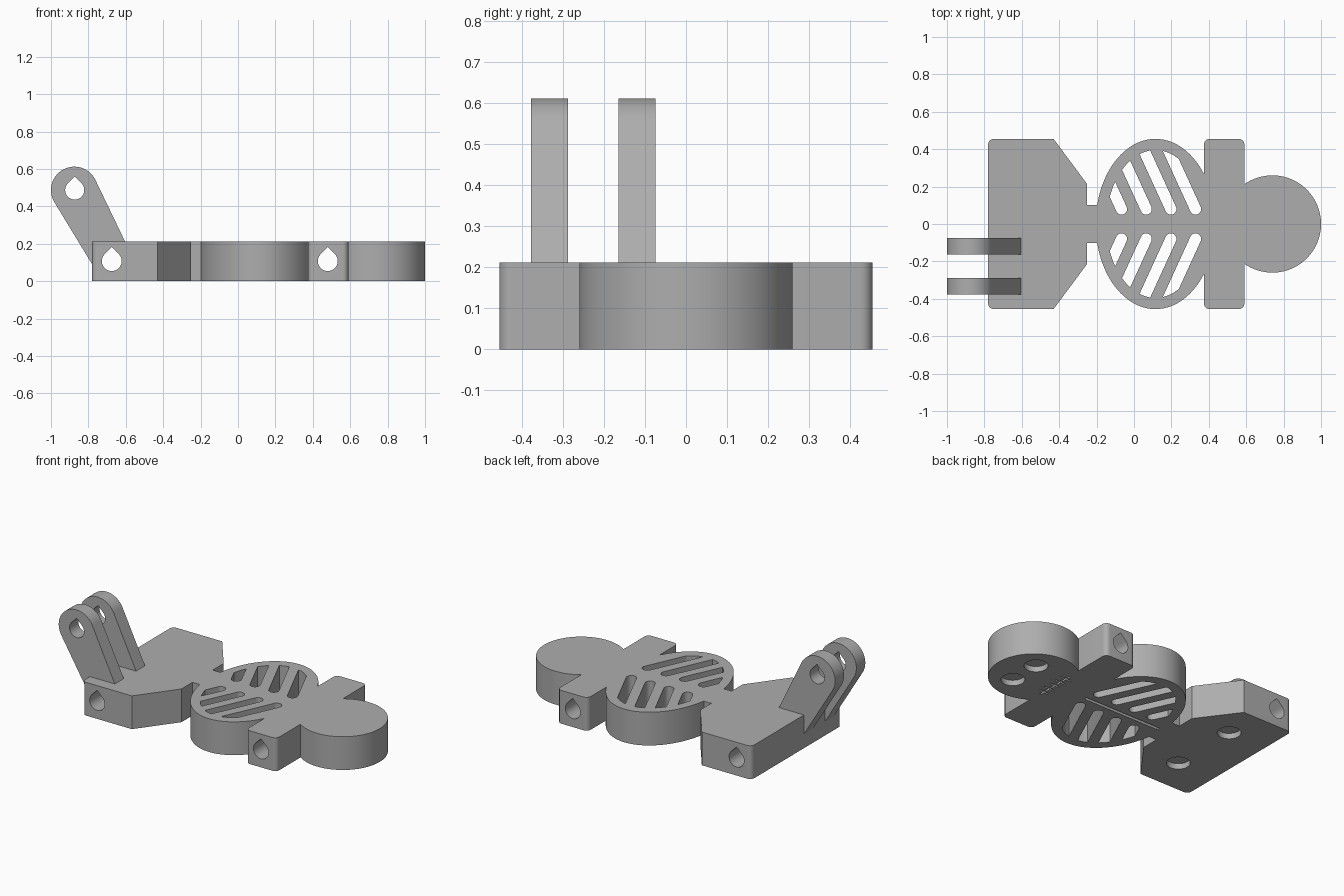
import bpy, bmesh
from math import sin, cos, pi, sqrt, radians, acos, asin

cube = bpy.data.objects.get("Cube")
if cube:
    bpy.data.objects.remove(cube, do_unlink=True)

grey = bpy.data.materials.new("plain grey")
grey.use_nodes = True
grey.diffuse_color = (0.42, 0.42, 0.42, 1)
grey.node_tree.nodes["Principled BSDF"].inputs["Base Color"].default_value = grey.diffuse_color

HEIGHT = 0.212
HALF = 0.455
BOLT_Z = 0.107


def arc(cx, cy, rx, ry, start, end, steps):
    """Points along an elliptical arc, angles in radians."""
    return [(cx + rx * cos(start + (end - start) * i / steps),
             cy + ry * sin(start + (end - start) * i / steps)) for i in range(steps + 1)]


def prism(bm, points, low, high, axis="Z"):
    """Extrude a flat outline along Z, or an XZ outline along Y."""
    place = (lambda p, d: (p[0], p[1], d)) if axis == "Z" else (lambda p, d: (p[0], d, p[1]))
    bottom = [bm.verts.new(place(p, low)) for p in points]
    top = [bm.verts.new(place(p, high)) for p in points]
    bm.faces.new(bottom)
    bm.faces.new(top)
    for i in range(len(points)):
        j = (i + 1) % len(points)
        bm.faces.new((bottom[i], bottom[j], top[j], top[i]))


def finish(name, bm):
    bmesh.ops.recalc_face_normals(bm, faces=bm.faces)
    mesh = bpy.data.meshes.new(name)
    bm.to_mesh(mesh)
    bm.free()
    mesh.materials.append(grey)
    obj = bpy.data.objects.new(name, mesh)
    bpy.context.collection.objects.link(obj)
    return obj


def select(obj):
    bpy.ops.object.select_all(action="DESELECT")
    obj.select_set(True)
    bpy.context.view_layer.objects.active = obj


def carve(obj, cutter):
    mod = obj.modifiers.new("carve", "BOOLEAN")
    mod.operation = "DIFFERENCE"
    mod.solver = "EXACT"
    mod.object = cutter
    select(obj)
    bpy.ops.object.modifier_apply(modifier=mod.name)
    bpy.data.objects.remove(cutter, do_unlink=True)


def smooth(obj):
    select(obj)
    bpy.ops.object.shade_smooth_by_angle(angle=radians(30))


def teardrop(cx, cz, r):
    return arc(cx, cz, r, r, radians(135), radians(405), 30) + [(cx, cz + r * sqrt(2))]


def rectangle(cx, cy, sx, sy):
    return [(cx - sx / 2, cy - sy / 2), (cx + sx / 2, cy - sy / 2),
            (cx + sx / 2, cy + sy / 2), (cx - sx / 2, cy + sy / 2)]


# Body outline: head, shoulders, ribcage, waist and pelvis, mirrored across y
HEAD_X, HEAD_R = 0.74, 0.26
RIB_X, RIB_RX = 0.115, 0.32
S_LOW, S_HIGH, CORNER = 0.374, 0.59, 0.03
WAIST = 0.102
half = arc(HEAD_X, 0, HEAD_R, HEAD_R, 0, acos((S_HIGH - HEAD_X) / HEAD_R), 40)
half += arc(S_HIGH - CORNER, HALF - CORNER, CORNER, CORNER, 0, pi / 2, 6)
half += arc(S_LOW + CORNER, HALF - CORNER, CORNER, CORNER, pi / 2, pi, 6)
half += arc(RIB_X, 0, RIB_RX, HALF, acos((S_LOW - RIB_X) / RIB_RX), pi - asin(WAIST / HALF), 44)
half += [(-0.25, WAIST), (-0.25, 0.213), (-0.43, HALF)]
half += arc(-0.78 + CORNER, HALF - CORNER, CORNER, CORNER, pi / 2, pi, 6)
bm = bmesh.new()
prism(bm, half + [(x, -y) for x, y in reversed(half[1:])], 0, HEIGHT)
body = finish("skeleton_body", bm)

# Slanted slots between the ribs, ending on an inner ellipse
bm = bmesh.new()
SLOT_R, LEAN = 0.03, radians(24.6)
IN_RX, IN_RY = 0.263, 0.395
dx, dy = -sin(LEAN), cos(LEAN)
for i in range(4):
    sx, sy = -0.067 + 0.132 * i, 0.08
    slot = arc(sx, sy, SLOT_R, SLOT_R, LEAN + pi, LEAN + 2 * pi, 12)
    for k in range(5):
        offset = SLOT_R * (1 - k / 2)
        px, py = (sx + offset * dy - RIB_X) / IN_RX, (sy - offset * dx) / IN_RY
        ux, uy = dx / IN_RX, dy / IN_RY
        a, b, c = ux * ux + uy * uy, px * ux + py * uy, px * px + py * py - 1
        t = (-b + sqrt(b * b - a * c)) / a
        slot.append((sx + offset * dy + t * dx, sy - offset * dx + t * dy))
    for side in (1, -1):
        prism(bm, [(x, side * y) for x, y in slot], -0.1, HEIGHT + 0.1)

# Bolt tunnels through the shoulders and pelvis
for x in (-0.675, 0.48):
    prism(bm, teardrop(x, BOLT_Z, 0.053), -0.6, 0.6, "Y")

# Shallow round sockets under the head and pelvis
for x in (0.81, -0.515):
    for y in (-1, 1):
        offset = 0.102 if x > 0 else 0.224
        prism(bm, arc(x, y * offset, 0.068, 0.068, 0, 2 * pi * 31 / 32, 31), -0.1, 0.035)

# Spine groove
prism(bm, rectangle(0.09, 0, 0.54, 0.02), -0.1, 0.02)
carve(body, finish("body_cutter", bm))

# Stitched mouth groove
bm = bmesh.new()
prism(bm, rectangle(0.585, 0, 0.012, 0.26), -0.1, 0.02)
carve(body, finish("mouth_cutter", bm))
bm = bmesh.new()
for i in range(-2, 3):
    prism(bm, rectangle(0.585, i * 0.048, 0.07, 0.012), -0.1, 0.021)
carve(body, finish("stitch_cutter", bm))
smooth(body)

# Pair of raised hinge arms, each with a bolt hole
ARM_X, ARM_Z, ARM_R = -0.875, 0.487, 0.125
profile = arc(ARM_X, ARM_Z, ARM_R, ARM_R, radians(24), radians(211), 32)
profile += [(-0.78, 0.09), (-0.78, HEIGHT), (-0.604, HEIGHT)]
for name, low in (("front_hinge_arm", -0.378), ("rear_hinge_arm", -0.164)):
    bm = bmesh.new()
    prism(bm, profile, low, low + 0.09, "Y")
    arm = finish(name, bm)
    bm = bmesh.new()
    prism(bm, teardrop(ARM_X + 0.002, ARM_Z, 0.051), low - 0.1, low + 0.2, "Y")
    carve(arm, finish("arm_cutter", bm))
    smooth(arm)
